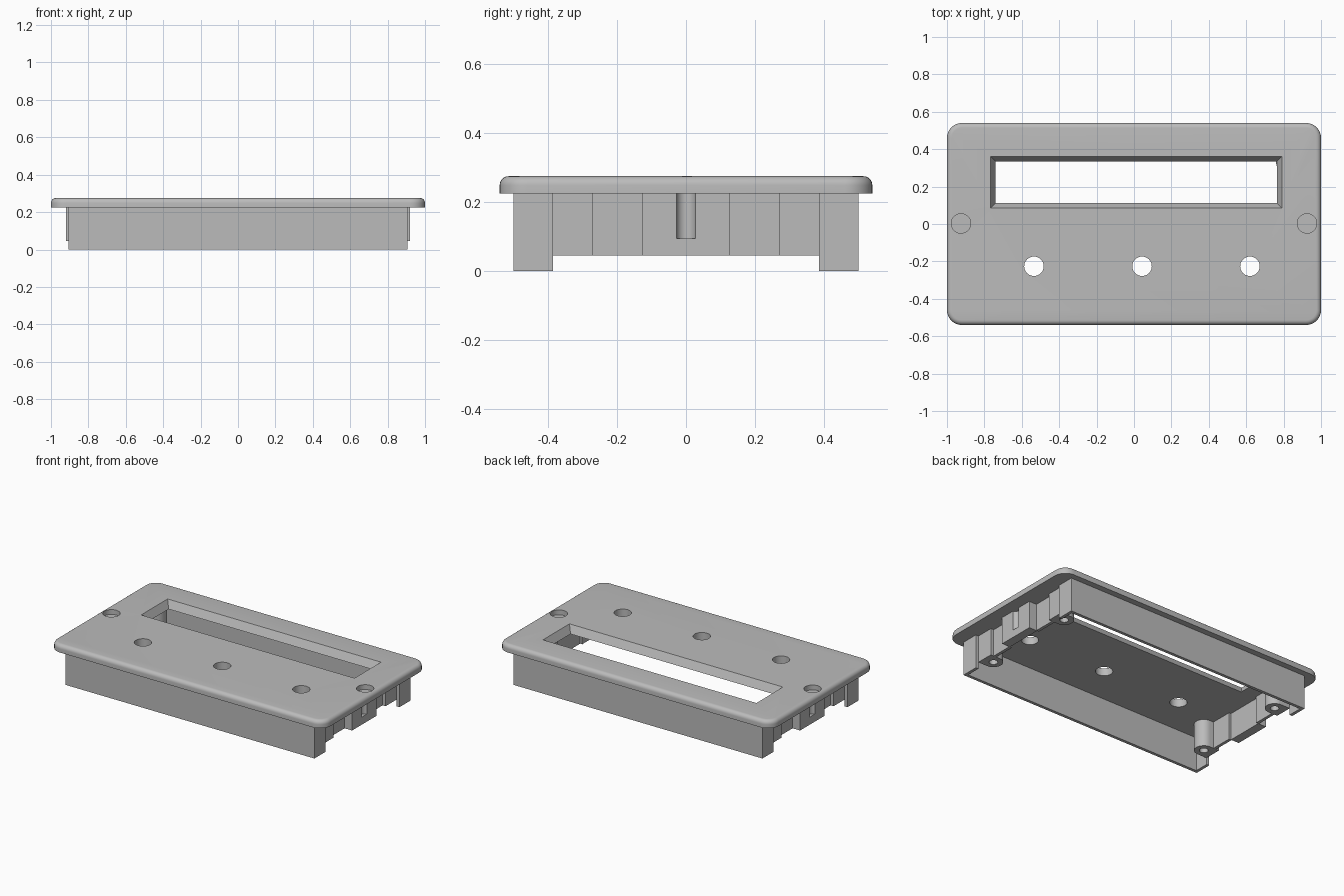
import bpy, bmesh
from math import cos, sin, pi, radians

cube = bpy.data.objects.get("Cube")
if cube:
    bpy.data.objects.remove(cube, do_unlink=True)

grey = bpy.data.materials.new("light grey plastic")
grey.use_nodes = True
colour = (0.5, 0.5, 0.5, 1)
grey.diffuse_color = colour
grey.node_tree.nodes["Principled BSDF"].inputs["Base Color"].default_value = colour

UNDER, TOP, RIM = 0.225, 0.275, 0.045   # plate underside, plate top, side wall bottom


def loft(name, loops):
    """Closed solid through a stack of matching outlines."""
    bm = bmesh.new()
    rings = [[bm.verts.new(p) for p in loop] for loop in loops]
    n = len(rings[0])
    for a, b in zip(rings, rings[1:]):
        for i in range(n):
            j = (i + 1) % n
            bm.faces.new((a[i], a[j], b[j], b[i]))
    bm.faces.new(rings[0][::-1])
    bm.faces.new(rings[-1])
    bmesh.ops.recalc_face_normals(bm, faces=bm.faces)
    mesh = bpy.data.meshes.new(name)
    bm.to_mesh(mesh)
    bm.free()
    mesh.materials.append(grey)
    obj = bpy.data.objects.new(name, mesh)
    bpy.context.collection.objects.link(obj)
    return obj


def rect(x0, x1, y0, y1, z):
    return [(x0, y0, z), (x1, y0, z), (x1, y1, z), (x0, y1, z)]


def box(name, x, y, z):
    x, y = sorted(x), sorted(y)
    return loft(name, [rect(*x, *y, h) for h in z])


def cylinder(name, x, y, r, z, n=40):
    return loft(name, [[(x + r * cos(2 * pi * i / n), y + r * sin(2 * pi * i / n), h)
                        for i in range(n)] for h in z])


def rounded(hx, hy, r, z, steps=8):
    points = []
    for q, (sx, sy) in enumerate([(1, 1), (-1, 1), (-1, -1), (1, -1)]):
        for i in range(steps + 1):
            a = (q + i / steps) * pi / 2
            points.append((sx * (hx - r) + r * cos(a), sy * (hy - r) + r * sin(a), z))
    return points


def combine(obj, tool, operation="DIFFERENCE"):
    mod = obj.modifiers.new("combine", "BOOLEAN")
    mod.object, mod.operation, mod.solver = tool, operation, "EXACT"
    bpy.context.view_layer.objects.active = obj
    bpy.ops.object.modifier_apply(modifier=mod.name)
    bpy.data.objects.remove(tool, do_unlink=True)


def smooth(obj):
    bpy.ops.object.select_all(action="DESELECT")
    obj.select_set(True)
    bpy.context.view_layer.objects.active = obj
    bpy.ops.object.shade_smooth_by_angle(angle=radians(30))


# Face plate with a rounded upper edge
fillet = 0.026
outlines = [rounded(1, 0.54, 0.08, UNDER)]
for i in range(7):
    a = i / 6 * pi / 2
    inset = fillet * (1 - cos(a))
    outlines.append(rounded(1 - inset, 0.54 - inset, 0.08 - inset, TOP - fillet * (1 - sin(a))))
plate = loft("face_plate", outlines)

# Display window with sloping sides, overshooting the plate at both ends
slope = 0.026
def window(t):
    g = slope * t
    return rect(-0.74 - g, 0.764 + g, 0.111 - g, 0.335 + g, UNDER + t * (TOP - UNDER))
combine(plate, loft("window_cutter", [window(-0.2), window(1.2)]))

# Button holes and shallow screw recesses
for x in (-0.535, 0.043, 0.62):
    combine(plate, cylinder("button_cutter", x, -0.226, 0.052, (0.2, 0.3)))
for x in (-0.925, 0.925):
    combine(plate, cylinder("recess_cutter", x, 0.003, 0.052, (0.243, 0.3)))
smooth(plate)

# Long walls with short corner returns
for s, label in ((-1, "front"), (1, "back")):
    box(label + "_wall", (-0.907, 0.907), (s * 0.48, s * 0.5), (0, UNDER))
    for m, side in ((-1, "right"), (1, "left")):
        box(f"{label}_{side}_return", (m * 0.887, m * 0.907), (s * 0.385, s * 0.48), (0, UNDER))

# Stepped side walls
for m, side in ((-1, "right"), (1, "left")):
    block = box(side + "_clip_block", (m * 0.86, m * 0.92), (-0.126, 0.126), (RIM, UNDER))
    combine(block, cylinder("groove_cutter", m * 0.925, 0, 0.028, (0.095, 0.3)))
    smooth(block)
    for s, label in ((-1, "front"), (1, "back")):
        box(f"{label}_{side}_side_wall", (m * 0.845, m * 0.865), (s * 0.126, s * 0.27), (RIM, UNDER))
        # Screw boss backed by a flat outer pad
        boss = cylinder(f"{label}_{side}_screw_boss", m * 0.818, s * 0.328, 0.058, (RIM, UNDER))
        pad = box("boss_pad", (m * 0.818, m * 0.887), (s * 0.27, s * 0.386), (RIM, UNDER))
        combine(boss, pad, "UNION")
        combine(boss, cylinder("screw_cutter", m * 0.818, s * 0.328, 0.026, (0, 0.18)))
        smooth(boss)
